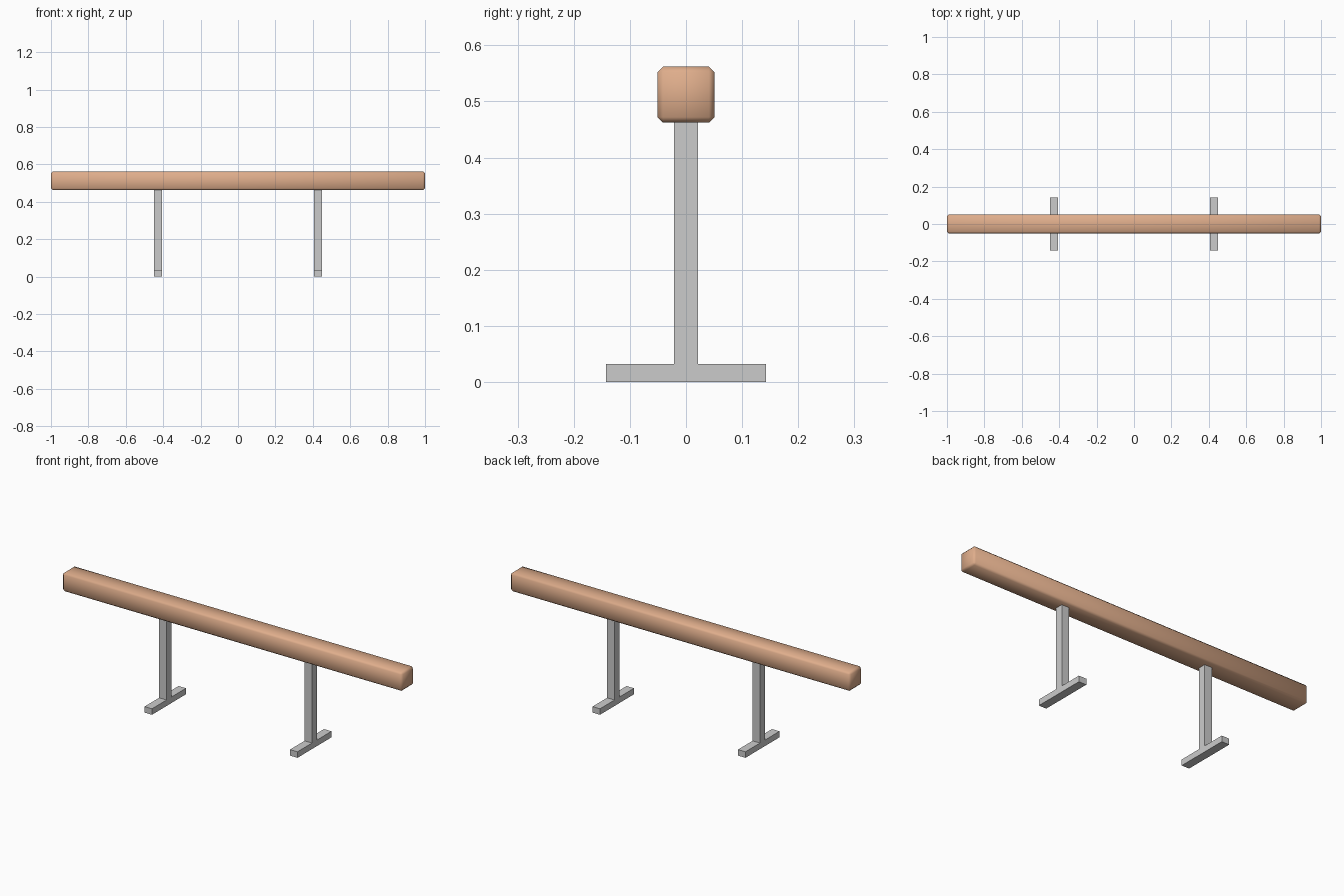
import bpy, bmesh

if "Cube" in bpy.data.objects:
    bpy.data.objects.remove(bpy.data.objects["Cube"])

BOTTOM, TOP = 0.462, 0.562


def make_object(name, bm):
    bmesh.ops.recalc_face_normals(bm, faces=bm.faces)
    mesh = bpy.data.meshes.new(name)
    bm.to_mesh(mesh)
    bm.free()
    obj = bpy.data.objects.new(name, mesh)
    bpy.context.collection.objects.link(obj)
    return obj


# Padded beam: long box with chamfered edges, fully smooth shaded
bm = bmesh.new()
bmesh.ops.create_cube(bm, size=1)
bmesh.ops.scale(bm, vec=(2.0, 0.102, TOP - BOTTOM), verts=bm.verts)
bmesh.ops.translate(bm, vec=(0, 0, (TOP + BOTTOM) / 2), verts=bm.verts)
bmesh.ops.bevel(bm, geom=bm.edges[:], offset=0.01, segments=1,
                profile=0.5, affect='EDGES')
for f in bm.faces:
    f.smooth = True
beam = make_object("beam", bm)
mat = bpy.data.materials.new("tan_leather")
mat.diffuse_color = (0.74, 0.42, 0.26, 1)
mat.use_nodes = True
mat.node_tree.nodes["Principled BSDF"].inputs["Base Color"].default_value = mat.diffuse_color
beam.data.materials.append(mat)


# Legs: inverted T profile in the y-z plane, extruded along x
def leg(name, x, width=0.044):
    half = [(0.143, 0), (0.143, 0.032), (0.021, 0.032), (0.021, BOTTOM + 0.003)]
    profile = half + [(-y, z) for y, z in reversed(half)]
    bm = bmesh.new()
    face = bm.faces.new([bm.verts.new((x - width / 2, y, z)) for y, z in profile])
    ext = bmesh.ops.extrude_face_region(bm, geom=[face])
    moved = [v for v in ext["geom"] if isinstance(v, bmesh.types.BMVert)]
    bmesh.ops.translate(bm, vec=(width, 0, 0), verts=moved)
    if not face.is_valid or len(bm.faces) < 10:
        bmesh.ops.holes_fill(bm, edges=bm.edges)
    return make_object(name, bm)


for side, x in (("left", -0.428), ("right", 0.428)):
    leg(side + "_leg", x)
